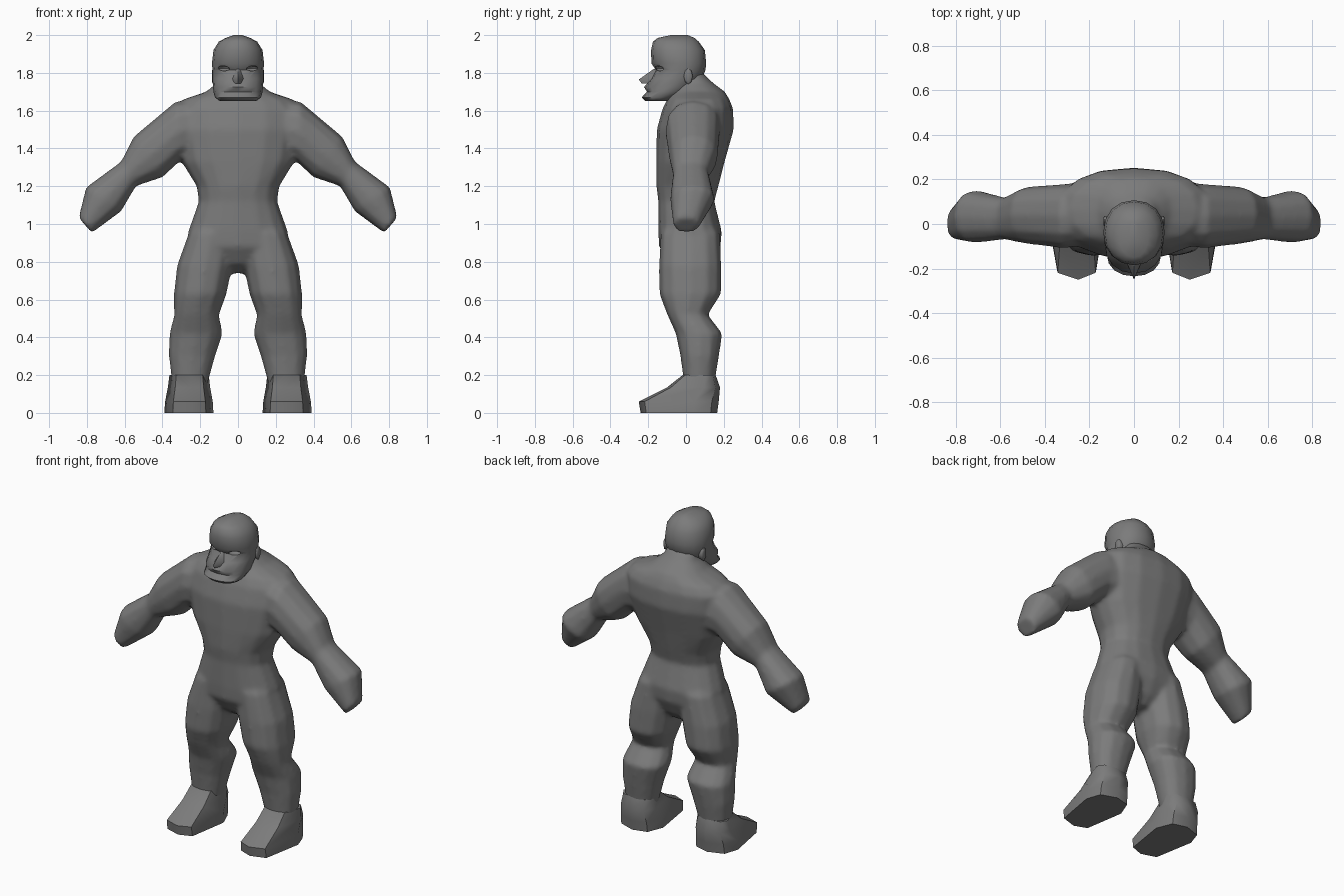
import bpy, bmesh, math
from mathutils import Vector

if "Cube" in bpy.data.objects:
    bpy.data.objects.remove(bpy.data.objects["Cube"])

grey = bpy.data.materials.new("dark_grey")
grey.diffuse_color = (.2, .2, .2, 1)
grey.use_nodes = True
grey.node_tree.nodes["Principled BSDF"].inputs["Base Color"].default_value = grey.diffuse_color


def loft(name, rings, mirror=False, angle=60):
    """Skin a list of equal-length point rings and cap both ends."""
    bm = bmesh.new()
    rows = [[bm.verts.new(p) for p in ring] for ring in rings]
    n = len(rows[0])
    for a, b in zip(rows, rows[1:]):
        for i in range(n):
            j = (i + 1) % n
            bm.faces.new((a[i], a[j], b[j], b[i]))
    bm.faces.new(rows[0][::-1])
    bm.faces.new(rows[-1])
    bmesh.ops.recalc_face_normals(bm, faces=bm.faces)
    me = bpy.data.meshes.new(name)
    bm.to_mesh(me)
    bm.free()
    me.materials.append(grey)
    ob = bpy.data.objects.new(name, me)
    bpy.context.collection.objects.link(ob)
    if mirror:
        apply(ob, 'MIRROR', use_mirror_merge=False)
    smooth(ob, angle)
    return ob


def activate(ob):
    bpy.ops.object.select_all(action='DESELECT')
    ob.select_set(True)
    bpy.context.view_layer.objects.active = ob


def apply(ob, kind, **settings):
    mod = ob.modifiers.new("step", kind)
    for key, value in settings.items():
        setattr(mod, key, value)
    activate(ob)
    bpy.ops.object.modifier_apply(modifier=mod.name)


def smooth(ob, angle):
    activate(ob)
    bpy.ops.object.shade_smooth_by_angle(angle=math.radians(angle))


def combine(ob, other, op):
    apply(ob, 'BOOLEAN', object=other, operation=op, solver='EXACT')
    bpy.data.objects.remove(other)


def section(a, b, yf, yb, n=12, power=2.3):
    """Rounded ring spanning a to b (x, z) across and yf to yb in depth."""
    a, b = Vector((a[0], 0, a[1])), Vector((b[0], 0, b[1]))
    pts = []
    for i in range(n):
        t = 2 * math.pi * i / n
        c, s = math.cos(t), math.sin(t)
        u = math.copysign(abs(c) ** (2 / power), c)
        v = math.copysign(abs(s) ** (2 / power), s)
        p = (a + b) / 2 + (b - a) / 2 * u
        p.y = (yf + yb) / 2 + (yb - yf) / 2 * v
        pts.append(p)
    return pts


def level(z, x0, x1, yf, yb, **kw):
    return section((x0, z), (x1, z), yf, yb, **kw)


# Torso and neck: height, half width, front, back
torso = loft("body", [level(z, -w, w, f, b, n=16) for z, w, f, b in [
    (.74, .07, -.02, .09), (.79, .15, -.09, .14), (.88, .262, -.143, .183),
    (.96, .265, -.147, .19), (1.12, .208, -.147, .15), (1.20, .22, -.157, .172),
    (1.33, .30, -.158, .205), (1.50, .34, -.155, .253), (1.61, .34, -.125, .25),
    (1.66, .29, -.10, .23), (1.70, .17, -.08, .207), (1.75, .11, -.06, .14),
    (1.80, .09, -.05, .09)]])

# Legs: height, inner x, outer x, front, back
legs = loft("legs", [level(z, i, o, f, b) for z, i, o, f, b in [
    (1.04, .06, .20, -.09, .12), (.95, .02, .262, -.135, .18),
    (.78, .03, .323, -.144, .188), (.63, .06, .34, -.142, .187),
    (.52, .10, .338, -.10, .116), (.42, .08, .364, -.055, .193),
    (.30, .12, .367, -.03, .175), (.19, .15, .354, -.016, .157),
    (.12, .17, .34, -.01, .15)]], mirror=True)

# Arms: upper edge (x, z), lower edge (x, z), front, back
arms = loft("arms", [section(*s) for s in [
    ((.16, 1.66), (.20, 1.36), -.09, .19), ((.33, 1.65), (.31, 1.33), -.11, .18),
    ((.553, 1.463), (.398, 1.247), -.09, .168), ((.62, 1.33), (.54, 1.20), -.07, .12),
    ((.805, 1.195), (.617, 1.067), -.085, .153), ((.844, 1.035), (.773, .952), -.068, .07)]],
    mirror=True)

# Fuse the limbs with the torso and soften the joins
combine(torso, legs, 'UNION')
combine(torso, arms, 'UNION')
apply(torso, 'REMESH', mode='VOXEL', voxel_size=.013)
apply(torso, 'SMOOTH', factor=.5, iterations=8)
smooth(torso, 60)

# Feet: one outline, pulled back and narrowed as it rises to the ankle
outline = [(.17, -.215), (.25, -.245), (.345, -.215), (.39, .04),
           (.36, .13), (.26, .165), (.17, .14), (.13, .04)]


def foot_ring(z, squeeze, toe, heel):
    pts = []
    for x, y in outline:
        t = (y + .245) / .41
        pts.append((.255 + (x - .255) * squeeze, toe + t * (heel - toe), z))
    return pts


loft("feet", [foot_ring(0, 1, -.24, .165), foot_ring(.06, .97, -.25, .173),
              foot_ring(.135, .86, -.10, .18), foot_ring(.20, .80, -.018, .157)],
     mirror=True, angle=52)

# Head: height, half width, front, back
head = loft("head", [level(z, -w, w, f, b, n=16, power=2.15) for z, w, f, b in [
    (1.65, .095, -.215, -.07), (1.67, .122, -.235, -.04), (1.70, .13, -.207, .02),
    (1.725, .132, -.222, .05), (1.77, .135, -.185, .085), (1.815, .135, -.16, .103),
    (1.85, .138, -.183, .107), (1.92, .13, -.185, .10), (1.965, .102, -.175, .068),
    (1.985, .065, -.15, .045), (2.0, .022, -.08, .01)]])

# Eye openings
for side in (-1, 1):
    bpy.ops.mesh.primitive_uv_sphere_add(segments=10, ring_count=6,
                                         location=(side * .075, -.14, 1.824))
    cutter = bpy.context.object
    cutter.scale = (.038, .035, .014)
    cutter.data.materials.append(grey)
    combine(head, cutter, 'DIFFERENCE')
smooth(head, 65)

# Nose: wedge from the bridge to the tip
loft("nose", [[(-.01, -.15, 1.825), (.01, -.15, 1.825), (0, -.172, 1.82)],
              [(-.036, -.165, 1.77), (.036, -.165, 1.77), (0, -.25, 1.765)],
              [(-.034, -.17, 1.745), (.034, -.17, 1.745), (0, -.235, 1.745)]])

# Ears
loft("ears", [[(x, .012 + r * .024 * math.cos(k * math.pi / 4),
                1.782 + r * .042 * math.sin(k * math.pi / 4)) for k in range(8)]
              for x, r in [(.10, .8), (.132, 1), (.138, .7)]], mirror=True)
